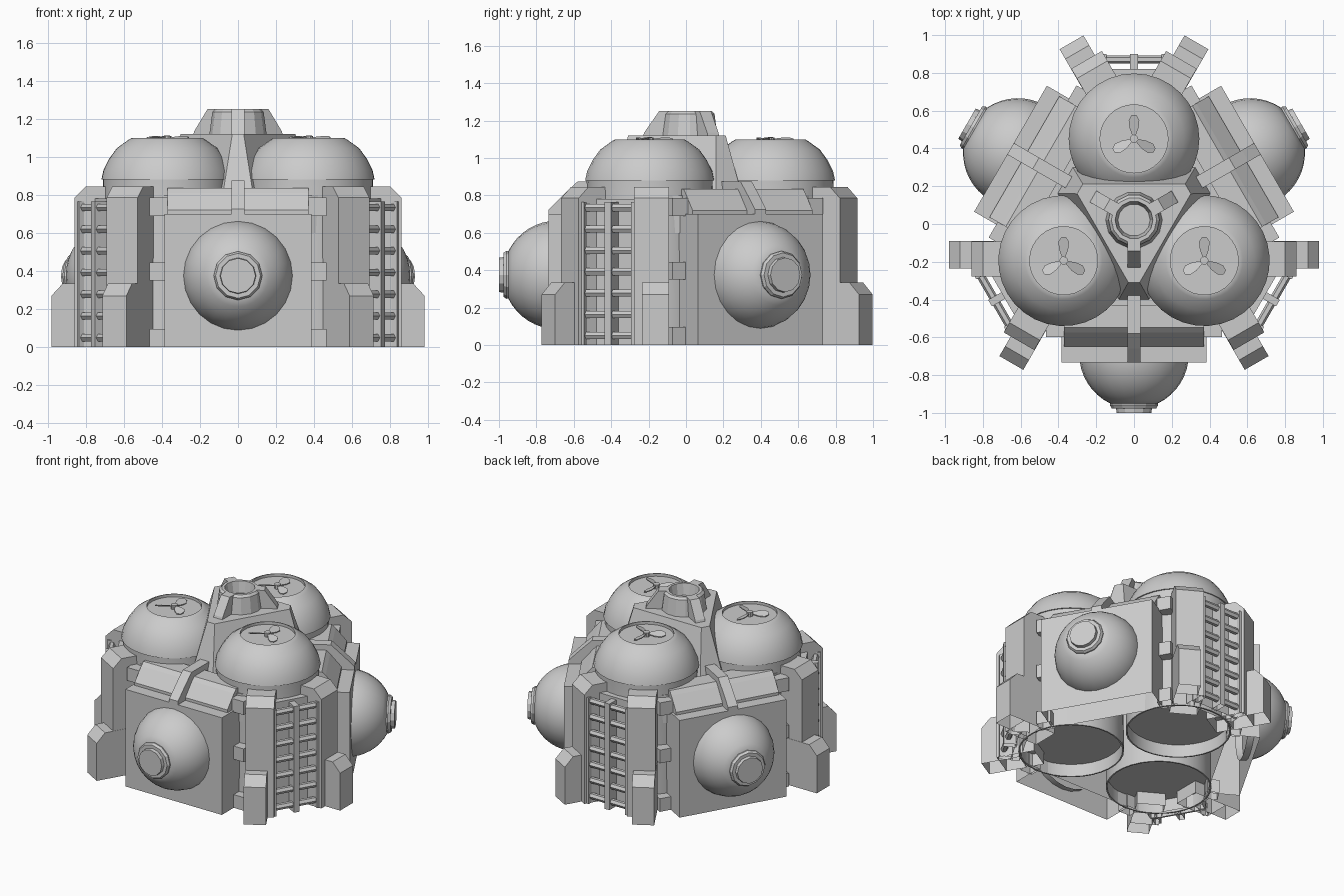
import bpy, bmesh
from math import sin, cos, pi, radians
from mathutils import Matrix, Vector

if "Cube" in bpy.data.objects:
    bpy.data.objects.remove(bpy.data.objects["Cube"])

CENTRE = Matrix.Translation((0, 0.021, 0))   # axis of the threefold symmetry
Z_TO_X = Matrix.Rotation(pi / 2, 4, 'Y')


def finish(bm, name, angle, local=Matrix(), smooth=False):
    """Turn a bmesh into three objects, 120 degrees apart."""
    bmesh.ops.remove_doubles(bm, verts=bm.verts, dist=1e-5)
    bmesh.ops.recalc_face_normals(bm, faces=bm.faces)
    bm.transform(local)
    me = bpy.data.meshes.new(name)
    bm.to_mesh(me)
    bm.free()
    for k in range(3):
        ob = bpy.data.objects.new(f"{name}_{k + 1}", me.copy() if smooth else me)
        ob.matrix_world = CENTRE @ Matrix.Rotation(radians(angle + 120 * k), 4, 'Z')
        bpy.context.collection.objects.link(ob)
        if smooth:
            bpy.context.view_layer.objects.active = ob
            ob.select_set(True)
            bpy.ops.object.shade_smooth_by_angle(angle=radians(35))
            ob.select_set(False)


def prism(name, profile, t0, t1, angle):
    """Side profile of (distance from axis, z), extruded sideways from t0 to t1; open on the ground."""
    bm = bmesh.new()
    a = [bm.verts.new((d, t0, z)) for d, z in profile]
    b = [bm.verts.new((d, t1, z)) for d, z in profile]
    bm.faces.new(a)
    bm.faces.new(b[::-1])
    n = len(profile)
    for i in range(n):
        j = (i + 1) % n
        if max(profile[i][1], profile[j][1]) > 0.001:
            bm.faces.new((a[i], b[i], b[j], a[j]))
    finish(bm, name, angle)


def box(name, d0, d1, t0, t1, z0, z1, angle):
    prism(name, [(d0, z0), (d1, z0), (d1, z1), (d0, z1)], t0, t1, angle)


def spin(profile, segs):
    bm = bmesh.new()
    vs = [bm.verts.new((r, 0, z)) for r, z in profile]
    es = [bm.edges.new(p) for p in zip(vs, vs[1:])]
    bmesh.ops.spin(bm, geom=vs + es, cent=(0, 0, 0), axis=(0, 0, 1),
                   angle=2 * pi, steps=segs, use_duplicate=False)
    return bm


def lathe(name, profile, segs, angle, local, smooth=True):
    finish(spin(profile, segs), name, angle, local, smooth)


def single(bm, name):
    bmesh.ops.remove_doubles(bm, verts=bm.verts, dist=1e-5)
    bmesh.ops.recalc_face_normals(bm, faces=bm.faces)
    me = bpy.data.meshes.new(name)
    bm.to_mesh(me)
    bm.free()
    ob = bpy.data.objects.new(name, me)
    ob.matrix_world = CENTRE
    bpy.context.collection.objects.link(ob)


def outline(sides):
    """Plan outline from (angle, distance, half width) of flat sides, repeated threefold."""
    pts = []
    for k in range(3):
        for ang, d, w in sides:
            rot = Matrix.Rotation(radians(ang + 120 * k), 3, 'Z')
            pts += [rot @ Vector((d, -w, 0)), rot @ Vector((d, w, 0))]
    return pts


def loft(name, low, z0, high, z1):
    """Walls between two outlines plus a lid."""
    bm = bmesh.new()
    a = [bm.verts.new((p.x, p.y, z0)) for p in low]
    b = [bm.verts.new((p.x, p.y, z1)) for p in high]
    n = len(a)
    for i in range(n):
        j = (i + 1) % n
        bm.faces.new((a[i], a[j], b[j], b[i]))
    bm.faces.new(b)
    single(bm, name)


# core deck between the silos, and triangular tower
core = outline([(-90, 0.56, 0.38), (-30, 0.73, 0.15)])
loft("core_deck", core, 0.6, core, 0.8)
loft("tower", outline([(-90, 0.42, 0.08)]), 0.8, outline([(-90, 0.33, 0.03)]), 1.12)

# chimney with hole, and its fins
single(spin([(0.15, 1.12), (0.135, 1.235), (0.12, 1.25), (0.1, 1.25),
             (0.085, 1.17), (0, 1.17)], 14), "chimney")
prism("chimney_fin", [(0.11, 1.12), (0.25, 1.12), (0.245, 1.135), (0.165, 1.25), (0.11, 1.25)],
      -0.035, 0.035, -90)

# domed silos on the corners, with fans
at_silo = Matrix.Translation((0.43, 0, 0))
lathe("silo", [(0, 0.09), (0.335, 0.09), (0.335, 0), (0.345, 0), (0.335, 0.8), (0.338, 0.88),
               (0.346, 0.88), (0.335, 0.93), (0.305, 0.99), (0.265, 1.045), (0.205, 1.088),
               (0.185, 1.1), (0.18, 1.1), (0.18, 1.08), (0, 1.08)], 32, -30, at_silo)
lathe("fan_hub", [(0.022, 1.07), (0.022, 1.11), (0, 1.112)], 10, -30, at_silo)
for n in range(3):
    bm = bmesh.new()
    blade = [(0.01, 0.006), (0.06, 0.024), (0.1, 0.028), (0.125, 0.012)]
    pts = blade + [(x, -y) for x, y in reversed(blade)]
    f = bm.faces.new([bm.verts.new((x, y, 1.1 + y * 0.35)) for x, y in pts])
    ext = bmesh.ops.extrude_face_region(bm, geom=[f])
    bmesh.ops.translate(bm, vec=(0, 0, -0.006),
                        verts=[v for v in ext["geom"] if isinstance(v, bmesh.types.BMVert)])
    finish(bm, f"fan_blade_{n + 1}", -30, at_silo @ Matrix.Rotation(radians(120 * n), 4, 'Z'))

# flat side panels with sloped ridge, strap and side clips
box("panel", 0.54, 0.755, -0.385, 0.385, 0, 0.7, -90)
prism("panel_ridge", [(0.45, 0.7), (0.67, 0.7), (0.67, 0.72), (0.595, 0.81), (0.57, 0.835),
                      (0.45, 0.835)], -0.37, 0.37, -90)
prism("strap", [(0.36, 0.8), (0.36, 0.875), (0.6, 0.875), (0.68, 0.8), (0.755, 0.725),
                (0.755, 0.69), (0.6, 0.69)], -0.035, 0.035, -90)
for z in (0.0, 0.35, 0.69):
    box("clip_left", 0.53, 0.62, -0.465, -0.37, z, z + 0.095, -90)
    box("clip_right", 0.53, 0.62, 0.37, 0.465, z, z + 0.095, -90)

# round pods on the panels with stepped caps
at_pod = Matrix.Translation((0, 0, 0.375)) @ Z_TO_X
arc = [(0.29 * cos(a), 0.71 + 0.29 * sin(a)) for a in [radians(8 * i) for i in range(9)]]
lathe("pod", arc + [(0, arc[-1][1])], 24, -90, at_pod)
lathe("pod_cap", [(0.125, 0.955), (0.128, 0.98), (0.118, 0.997), (0.095, 0.997),
                  (0.092, 1.021), (0, 1.021)], 12, -90, at_pod, False)

# pillars with feet, in mirrored pairs
for side, angle, s in (("right", 0, -1), ("left", -60, 1)):
    prism(f"pillar_{side}", [(0.6, 0), (0.86, 0), (0.86, 0.785), (0.8, 0.845), (0.6, 0.845)],
          s * 0.113, s * 0.3, angle)
    prism(f"foot_{side}", [(0.72, 0), (0.98, 0), (0.98, 0.27), (0.92, 0.335), (0.72, 0.335)],
          s * 0.111, s * 0.257, angle)

# ladders between the pillars
box("ladder_wall", 0.74, 0.8, -0.19, 0.19, 0, 0.78, -30)
for t in (-0.165, 0, 0.165):
    box("ladder_rail", 0.79, 0.88, t - 0.02, t + 0.02, 0, 0.765, -30)
for i in range(7):
    z = 0.05 + 0.114 * i
    prism("ladder_rung", [(0.85 + 0.022 * cos(a), z + 0.022 * sin(a))
                          for a in [pi / 3 * q for q in range(6)]], -0.19, 0.19, -30)
